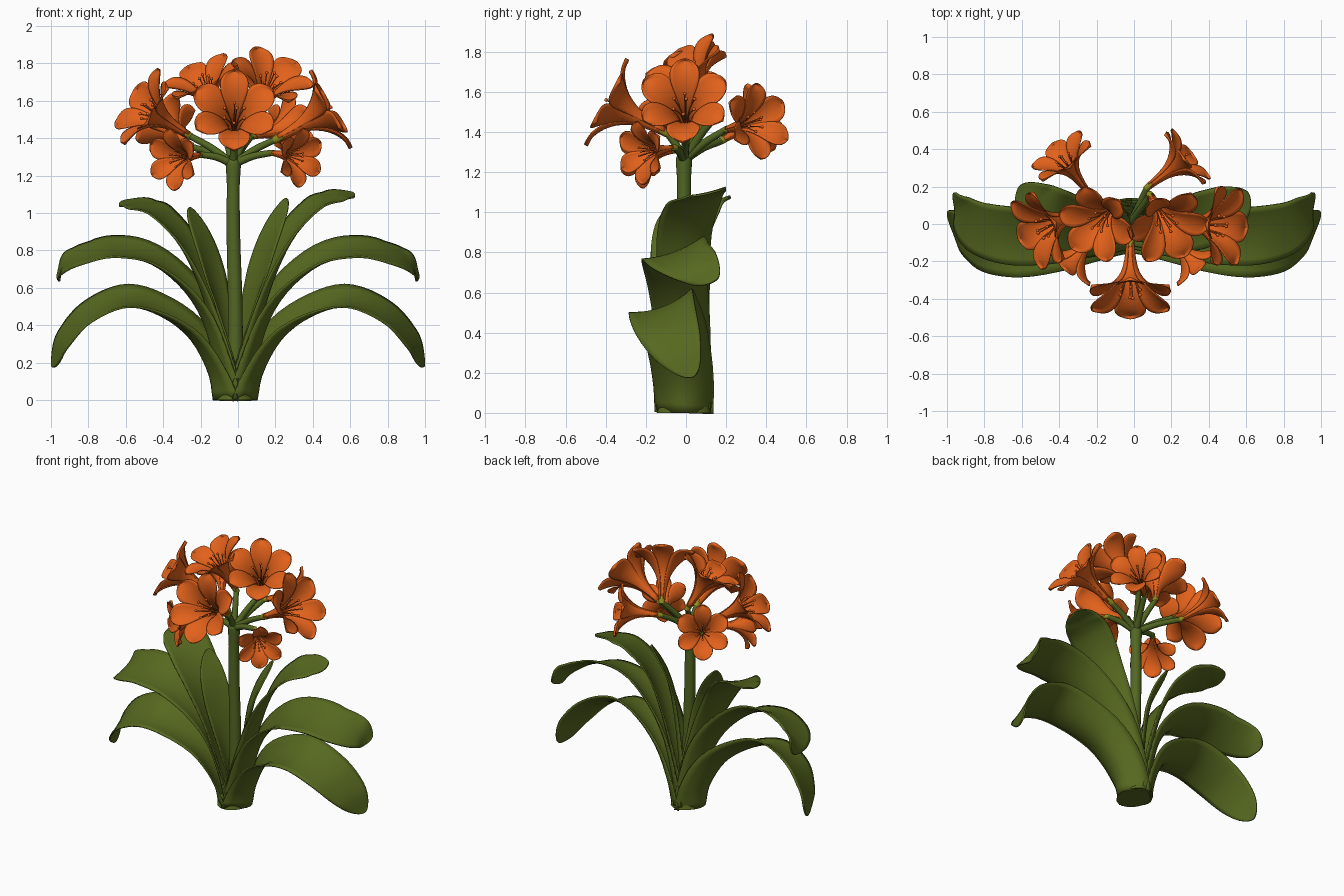
import bpy, bmesh, math
from mathutils import Vector, Matrix

cube = bpy.data.objects.get("Cube")
if cube:
    bpy.data.objects.remove(cube, do_unlink=True)


def material(name, rgb):
    m = bpy.data.materials.new(name)
    m.use_nodes = True
    m.diffuse_color = (*rgb, 1)
    bsdf = next(n for n in m.node_tree.nodes if n.type == 'BSDF_PRINCIPLED')
    bsdf.inputs["Base Color"].default_value = (*rgb, 1)
    bsdf.inputs["Roughness"].default_value = 0.6
    return m


LEAF = material("leaf green", (0.094, 0.14, 0.014))
STEM = material("stem green", (0.086, 0.135, 0.016))
ORANGE = material("petal orange", (0.76, 0.12, 0.011))
YELLOW = material("yellow green", (0.3, 0.26, 0.012))


def finish(bm, name, mat, thickness=0, flip=False):
    bmesh.ops.remove_doubles(bm, verts=bm.verts, dist=0.0002)
    if flip:
        bmesh.ops.reverse_faces(bm, faces=bm.faces)
    for f in bm.faces:
        f.smooth = True
    mesh = bpy.data.meshes.new(name)
    bm.to_mesh(mesh)
    bm.free()
    mesh.materials.append(mat)
    ob = bpy.data.objects.new(name, mesh)
    bpy.context.collection.objects.link(ob)
    if thickness:
        mod = ob.modifiers.new("thickness", 'SOLIDIFY')
        mod.thickness = thickness
        mod.offset = 0
    return ob


def spline(points, t):
    """Point at t in 0..1 on a smooth curve through the points."""
    p = [Vector(q) for q in points]
    s = min(max(t, 0), 1) * (len(p) - 1)
    i = min(int(s), len(p) - 2)
    f = s - i
    b, c = p[i], p[i + 1]
    a = p[i - 1] if i else b * 2 - c
    d = p[i + 2] if i + 2 < len(p) else c * 2 - b
    return (b * 2 + (c - a) * f + (a * 2 - b * 5 + c * 4 - d) * f * f
            + (b * 3 - a - c * 3 + d) * f ** 3) / 2


def tangent(points, t):
    return (spline(points, t + 0.01) - spline(points, t - 0.01)).normalized()


def tip_spacing(t):
    """Crowd the rows towards the tip so that it comes out round."""
    return 1 - (1 - t) ** 1.7


def grid(bm, func, rows, cols):
    """Sheet of quads from func(t, u), t and u in 0..1."""
    v = [[bm.verts.new(func(r / rows, c / cols)) for c in range(cols + 1)]
         for r in range(rows + 1)]
    for r in range(rows):
        for c in range(cols):
            bm.faces.new((v[r][c], v[r][c + 1], v[r + 1][c + 1], v[r + 1][c]))


def tube(bm, points, radius, rows=10, cols=10):
    """Swept round tube; radius is a function of t."""
    def at(t, u):
        q = Vector((0, 0, 1)).rotation_difference(tangent(points, t))
        a = u * math.tau
        return spline(points, t) + q @ Vector((math.cos(a), math.sin(a), 0)) * radius(t)
    grid(bm, at, rows, cols)


# Strap leaves: mid line, base half width, widest half width, roll
def leaf(name, path, base_w, wide, roll, side, height=1.0):
    def at(t, u):
        t = tip_spacing(t)
        u = u * 2 - 1
        T = tangent(path, t)
        A = Vector((0, -1, 0))
        A = (A - T * A.dot(T)).normalized()
        N = A.cross(T)
        r = roll * min(1, t * 1.8)
        A, N = A * math.cos(r) - N * math.sin(r), N * math.cos(r) + A * math.sin(r)
        N.z *= min(1, t * 5)
        w = base_w + (wide - base_w) * min(1, t * 1.7)
        if t > 0.6:
            w *= max(0.0, 1 - ((t - 0.6) / 0.4) ** 2.2) ** 0.6
        sag = base_w * 0.8 * max(0, 1 - t * 1.25) ** 1.2 + 0.02 * (1 - t)
        p = spline(path, t) + A * w * u + N * sag * u * u
        return Vector((side * p.x - 0.015 * (1 - t), p.y, p.z * height))
    bm = bmesh.new()
    grid(bm, at, 40, 10)
    finish(bm, name, LEAF, 0.01, side < 0)


low = [(.115, -.01, 0), (.145, -.005, .15), (.25, -.035, .34), (.42, -.085, .47),
       (.6, -.115, .525), (.8, -.1, .455), (.93, -.04, .325), (.995, .04, .18)]
middle = [(.08, 0, .02), (.11, 0, .2), (.18, -.01, .44), (.3, -.03, .62),
          (.47, -.055, .755), (.66, -.055, .8), (.82, -.02, .775), (.92, .065, .73), (.965, .16, .67)]
high = [(.06, 0, .03), (.09, 0, .25), (.18, 0, .6), (.29, 0, .87),
        (.41, .04, 1.03), (.52, .1, 1.09), (.61, .17, 1.11)]
high_right = [(x, y - 0.4 * x * (0.61 - x) + 0.06 * x, z * 0.96) for x, y, z in high]
inner = [(.04, 0, .05), (.06, 0, .3), (.115, -.02, .62), (.18, -.02, .88), (.26, .03, 1.08)]
for side, label in ((1, "left"), (-1, "right")):
    leaf("lower_leaf_" + label, low, 0.142, 0.17, 0.36, side)
    leaf("middle_leaf_" + label, middle, 0.12, 0.165, 0.36, side)
    leaf("inner_leaf_" + label, inner, 0.07, 0.095, 0.6, side, 1 if side > 0 else 0.955)
leaf("upper_leaf_left", high, 0.1, 0.15, 0.33, 1)
leaf("upper_leaf_right", high_right, 0.1, 0.16, 0.34, -1)

# Solid foot closing the leaf sheaths
bm = bmesh.new()
bmesh.ops.create_cone(bm, cap_ends=True, segments=32, radius1=0.136, radius2=0.125, depth=0.04,
                      matrix=Matrix.Translation((-0.015, -0.01, 0.02)) @ Matrix.Diagonal((0.8, 1, 1, 1)))
foot = finish(bm, "leaf_foot", LEAF)
for f in foot.data.polygons:
    f.use_smooth = abs(f.normal.z) < 0.9

# Flower stalk with a swollen top
HUB = Vector((-0.025, -0.01, 1.26))
bm = bmesh.new()
tube(bm, [(-.015, -.01, .05), (-.015, -.01, .5), (-.025, -.01, .9), HUB],
     lambda t: 0.042 - 0.009 * t + 0.008 * max(0, t - 0.9) * 10, 24, 20)
bmesh.ops.create_icosphere(bm, subdivisions=3, radius=0.041, matrix=Matrix.Translation(HUB))
finish(bm, "flower_stalk", STEM)

# Funnel outline of a petal: distance along the axis, distance from it
OUTLINE = [(0, .016, 0), (.085, .024, 0), (.17, .044, 0), (.24, .084, 0),
           (.29, .135, 0), (.318, .188, 0), (.322, .235, 0)]
MOUTH = 0.29


def flower(label, centre, direction, size):
    axis = Vector(direction).normalized()
    base = Vector(centre) - axis * MOUTH * size
    q = axis.to_track_quat('Z', 'Y')

    def place(r, angle, z):
        return base + q @ (Vector((r * math.cos(angle), r * math.sin(angle), z)) * size)

    # Six overlapping petals, broad outer and narrower inner ones
    bm = bmesh.new()
    for k in range(6):
        middle_angle = math.pi / 2 + k * math.pi / 3
        outer = k % 2

        def petal(t, u):
            t = tip_spacing(t)
            u = u * 2 - 1
            p = spline(OUTLINE, t)
            a = 0.63 if outer else 0.57
            if t > 0.5:
                a *= max(0.0, 1 - ((t - 0.5) / 0.5) ** 2.2) ** 0.68
            r = p.y + (0.004 if outer else 0) - 0.012 * t * (1 - u * u) * (1 - t)
            z = p.x - 0.014 * outer * t + 0.02 * t * t * u * u
            return place(r, middle_angle + a * u, z)
        grid(bm, petal, 18, 8)
    finish(bm, "petals_" + label, ORANGE, 0.005)

    # Stamens and a longer pistil
    bm = bmesh.new()
    for k in range(7):
        a = k * math.pi / 3 + 0.5
        r, z = (0.06, 0.29) if k < 6 else (0.015, 0.33)
        path = [place(0.01, a, 0.1), place(r * 0.4, a, 0.2), place(r, a, z)]
        tube(bm, path, lambda t: 0.0035 * size, 6, 6)
        bmesh.ops.create_icosphere(bm, subdivisions=2, radius=0.0095 * size,
                                   matrix=Matrix.Translation(path[-1]))
    finish(bm, "stamens_" + label, ORANGE)

    # Yellow-green neck and the green stalk below it
    bm = bmesh.new()
    tube(bm, [base - axis * 0.03, base, base + axis * 0.03 * size],
         lambda t: 0.019 * size + 0.004 * math.sin(t * math.pi), 6, 12)
    finish(bm, "neck_" + label, YELLOW)
    end = base - axis * 0.015
    bend = HUB.lerp(end, 0.5) + Vector((0, 0, 0.012))
    bm = bmesh.new()
    tube(bm, [HUB, bend, end], lambda t: 0.022 - 0.005 * t, 10, 12)
    finish(bm, "flower_stem_" + label, STEM)


flower("front", (-.02, -.365, 1.535), (0, -.89, .46), 1)
flower("top_left", (.175, 0, 1.715), (.3, -.52, .78), .95)
flower("top_right", (-.19, .01, 1.705), (-.36, -.36, .85), .9)
flower("side_right", (-.49, -.025, 1.555), (-.78, -.36, .48), .95)
flower("side_left", (.465, -.01, 1.54), (.86, -.05, .48), .98)
flower("low_right", (-.335, -.21, 1.29), (-.62, -.75, -.1), .7)
flower("low_left", (.32, -.21, 1.3), (.65, -.7, -.1), .67)
flower("back_right", (-.375, .345, 1.46), (-.5, .68, .42), .77)
flower("back_left", (.265, .345, 1.45), (.78, .6, .16), .8)
